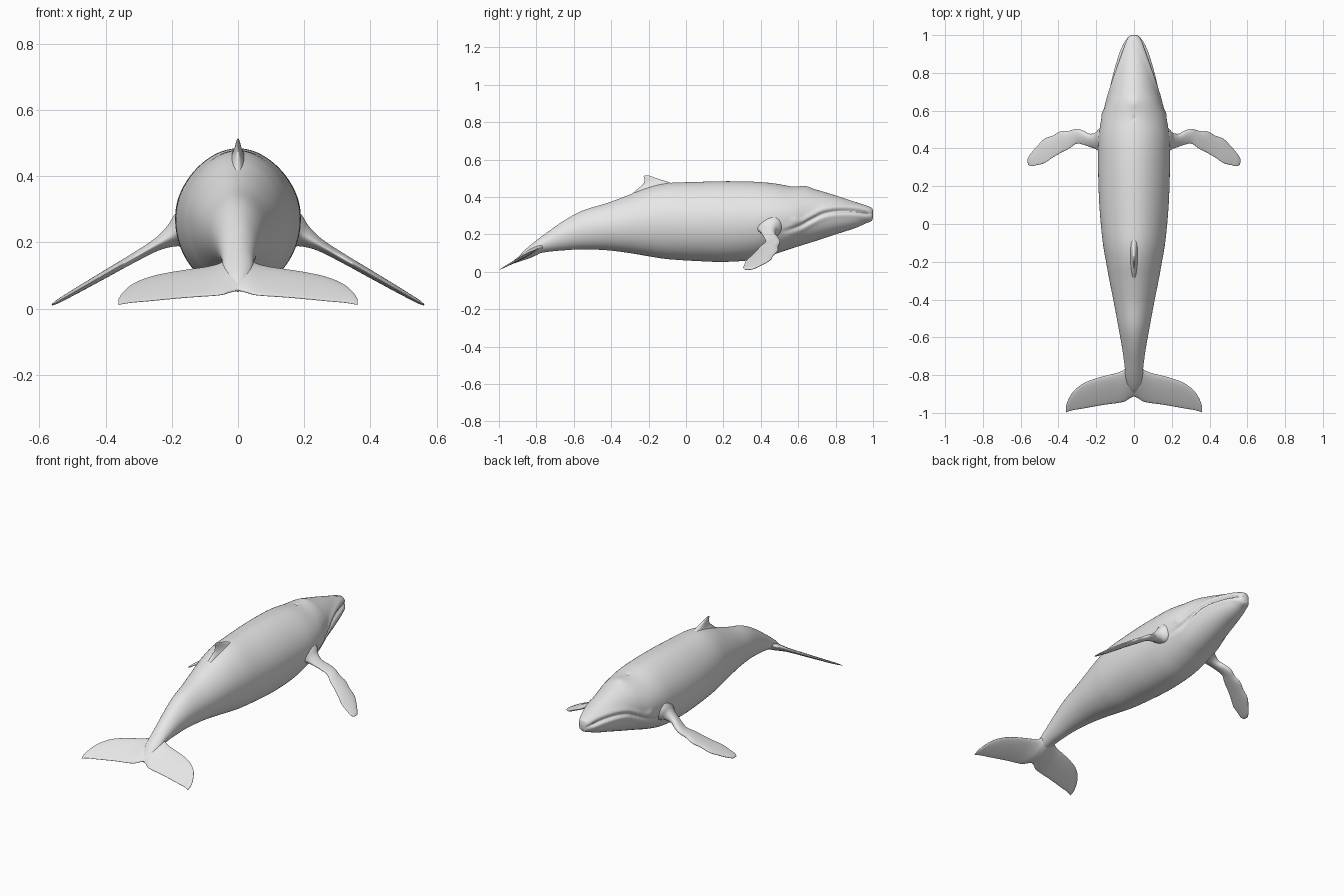
import bpy
import bmesh
from math import sin, cos, tau, exp
from mathutils import Vector

if "Cube" in bpy.data.objects:
    bpy.data.objects.remove(bpy.data.objects["Cube"])

skin = bpy.data.materials.new("light grey skin")
skin.use_nodes = True
GREY = (0.8, 0.8, 0.8, 1)
skin.diffuse_color = GREY
skin.node_tree.nodes["Principled BSDF"].inputs["Base Color"].default_value = GREY


def spline(stations, steps):
    """Smooth path through tuples of any length."""
    pts = [Vector(s) for s in stations]
    pts = [pts[0] * 2 - pts[1]] + pts + [pts[-1] * 2 - pts[-2]]
    out = []
    for a, b, c, d in zip(pts, pts[1:], pts[2:], pts[3:]):
        for k in range(steps):
            t = k / steps
            out.append(0.5 * (2 * b + (c - a) * t + (2 * a - 5 * b + 4 * c - d) * t * t
                              + (3 * b - a - 3 * c + d) * t ** 3))
    return out + [pts[-2]]


def loft(name, rings, cap_start=True, mirror=False):
    """Skin a list of point rings into one smooth object."""
    bm = bmesh.new()
    loops = [[bm.verts.new(p) for p in ring] for ring in rings]
    for r0, r1 in zip(loops, loops[1:]):
        for i in range(len(r0)):
            j = (i + 1) % len(r0)
            bm.faces.new((r0[i], r0[j], r1[j], r1[i]))
    bm.faces.new(loops[-1])
    if cap_start:
        bm.faces.new(loops[0])
    bmesh.ops.recalc_face_normals(bm, faces=bm.faces)
    if sum(f.normal.dot(f.calc_center_median() - loops[0][0].co.lerp(
            loops[0][len(loops[0]) // 2].co, 0.5)) for f in bm.faces) < 0:
        bmesh.ops.reverse_faces(bm, faces=bm.faces)
    me = bpy.data.meshes.new(name)
    bm.to_mesh(me)
    bm.free()
    me.materials.append(skin)
    me.shade_smooth()
    ob = bpy.data.objects.new(name, me)
    bpy.context.collection.objects.link(ob)
    if mirror:
        ob.modifiers.new("both sides", "MIRROR").use_axis[0] = True
    return ob


def fin(name, stations, place, **options):
    """Stations are (span, leading y, trailing y, thickness)."""
    rings = []
    for s, lead, trail, thick in spline(stations, 6):
        ring = []
        for i in range(32):
            a = tau * i / 32
            y = (lead + trail) / 2 + (lead - trail) / 2 * cos(a)
            taper = 0.75 + 0.25 * cos(a)
            ring.append(place(s, y, thick / 2 * sin(a) * taper))
        rings.append(ring)
    return loft(name, rings, **options)


# Body: (y, half width, bottom, top)
body_stations = [
    (1.0, 0.012, 0.29, 0.325), (0.992, 0.03, 0.272, 0.342), (0.96, 0.05, 0.258, 0.354),
    (0.9, 0.075, 0.232, 0.375), (0.8, 0.105, 0.2, 0.408), (0.7, 0.13, 0.167, 0.438),
    (0.64, 0.147, 0.148, 0.453), (0.56, 0.172, 0.123, 0.458), (0.46, 0.187, 0.09, 0.474),
    (0.35, 0.19, 0.063, 0.482), (0.2, 0.188, 0.053, 0.484), (0.05, 0.18, 0.058, 0.48),
    (-0.1, 0.165, 0.068, 0.474), (-0.2, 0.148, 0.083, 0.452), (-0.3, 0.13, 0.1, 0.413),
    (-0.42, 0.106, 0.115, 0.368), (-0.55, 0.082, 0.12, 0.328), (-0.65, 0.064, 0.115, 0.275),
    (-0.75, 0.05, 0.105, 0.205), (-0.82, 0.044, 0.09, 0.152), (-0.87, 0.028, 0.072, 0.108),
    (-0.91, 0.006, 0.05, 0.06)]

# Mouth line: (y, z), from the snout to behind the corner of the mouth
mouth = spline([(1.01, 0.302), (0.93, 0.322), (0.83, 0.326), (0.74, 0.312),
                (0.66, 0.272), (0.6, 0.24), (0.52, 0.215)], 12)


def bump(d, width):
    return exp(-(d / width) ** 2)


def sculpt(p, centre):
    """Press in the mouth and blowhole, raise the lips and eye."""
    push = 0
    if p.y > 0.5 and abs(p.x) > 0.004:
        z = min(mouth, key=lambda m: abs(m[0] - p.y))[1]
        fade = min(1, (p.y - 0.5) / 0.15, (1.01 - p.y) / 0.05)
        d = p.z - z
        push += fade * (0.006 * bump(d - 0.022, 0.016) - 0.013 * bump(d, 0.01)
                        + 0.004 * bump(d + 0.022, 0.016))
        push += 0.006 * bump(p.y - 0.585, 0.02) * bump(p.z - 0.275, 0.016)
    if p.z > 0.4:
        push -= 0.007 * bump(p.y - 0.56, 0.008) * bump(p.x, 0.01)
        push += 0.005 * bump(p.y - 0.64, 0.03) * bump(p.x, 0.03)
    out = p - centre
    return p + out.normalized() * push if out.length > 0.02 else p


body_rings = []
for y, half, low, high in spline(body_stations, 9):
    mid, tall = (low + high) / 2, (high - low) / 2
    ring = []
    for i in range(144):
        a = tau * i / 144
        slim = 1 - 0.1 * max(0, sin(a)) ** 2
        p = Vector((half * cos(a) * slim, y, mid + tall * sin(a)))
        ring.append(sculpt(p, Vector((0, y, mid))))
    body_rings.append(ring)
loft("body", body_rings)

# Flippers: wavy edged paddles drooping outward, flared at the root
fin("flippers",
    [(0.13, 0.53, 0.35, 0.17), (0.175, 0.51, 0.375, 0.12), (0.2, 0.485, 0.395, 0.08),
     (0.235, 0.478, 0.408, 0.05), (0.27, 0.495, 0.42, 0.038), (0.305, 0.504, 0.425, 0.034),
     (0.345, 0.493, 0.398, 0.03), (0.385, 0.492, 0.378, 0.028), (0.43, 0.468, 0.352, 0.025),
     (0.475, 0.45, 0.322, 0.022), (0.515, 0.41, 0.312, 0.018), (0.545, 0.375, 0.306, 0.014),
     (0.562, 0.35, 0.315, 0.005)],
    lambda s, y, t: Vector((s + t * 0.4, y, 0.162 - 0.575 * (s - 0.3) + t)), mirror=True)

# Tail flukes: swept blades tilted down to the rear, notched in the middle
fin("tail_flukes",
    [(0, -0.72, -0.912, 0.075), (0.025, -0.735, -0.925, 0.065), (0.05, -0.77, -0.94, 0.048),
     (0.09, -0.788, -0.948, 0.034), (0.15, -0.803, -0.956, 0.028), (0.21, -0.82, -0.966, 0.025),
     (0.27, -0.845, -0.977, 0.021), (0.32, -0.885, -0.985, 0.017), (0.348, -0.93, -0.993, 0.013),
     (0.361, -0.965, -0.998, 0.005)],
    lambda s, y, t: Vector((s, y, 0.018 + 0.54 * (y + 0.985) + t)),
    cap_start=False, mirror=True)

# Dorsal fin: low hooked ridge
fin("dorsal_fin",
    [(0.4, 0.06, -0.31, 0.13), (0.44, 0.01, -0.262, 0.09), (0.465, -0.05, -0.232, 0.05),
     (0.485, -0.11, -0.222, 0.028), (0.5, -0.158, -0.223, 0.017), (0.508, -0.178, -0.226, 0.011),
     (0.514, -0.198, -0.222, 0.004)],
    lambda s, y, t: Vector((t, y, s)))
